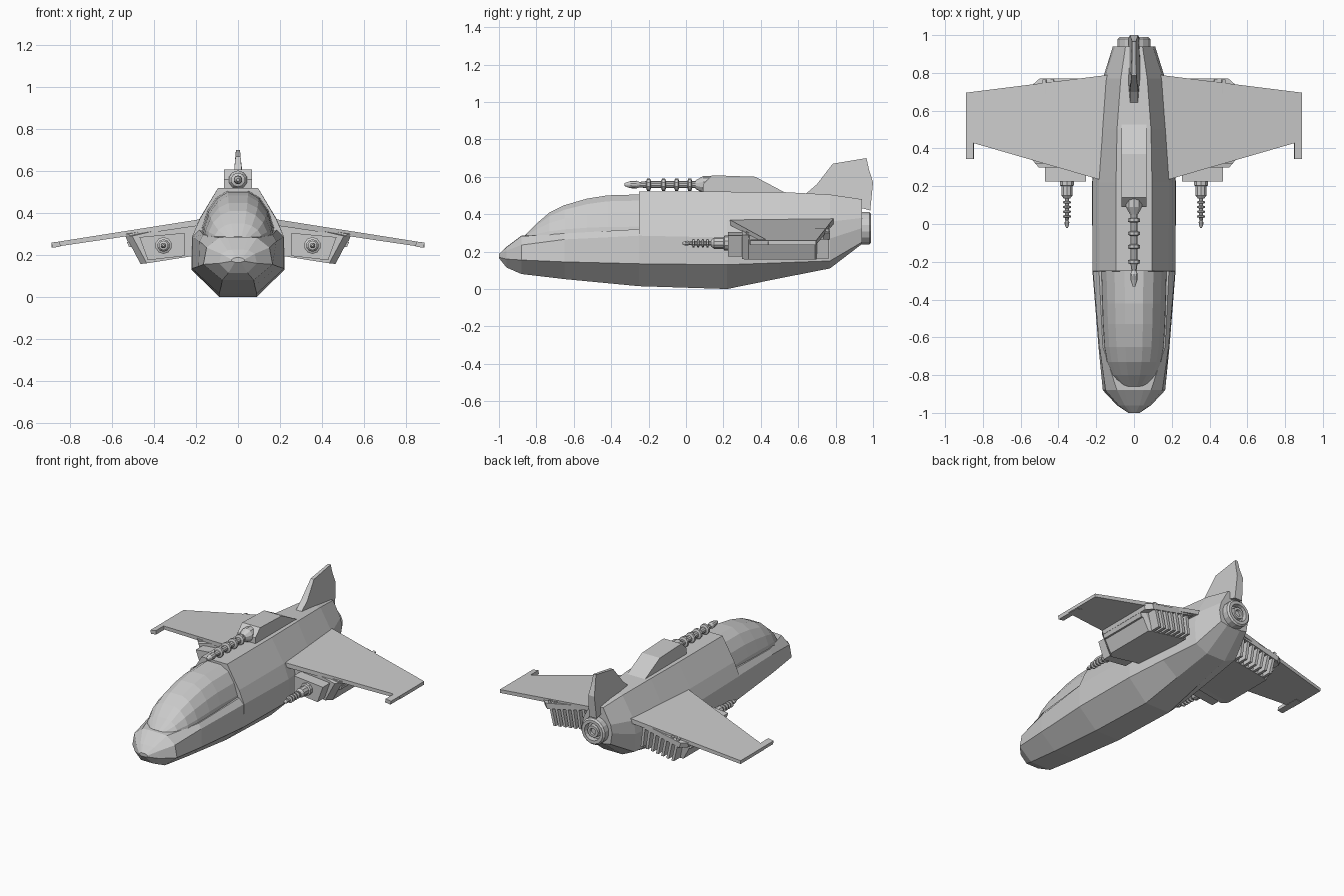
import bpy, bmesh, math


def loft(name, rings, mirror=False):
    """Skin closed rings of points, cap both ends; optionally mirror across x = 0."""
    bm = bmesh.new()
    vs = [[bm.verts.new(p) for p in r] for r in rings]
    n = len(vs[0])
    for a, b in zip(vs, vs[1:]):
        for i in range(n):
            j = (i + 1) % n
            bm.faces.new((a[i], a[j], b[j], b[i]))
    bm.faces.new(vs[0])
    bm.faces.new(vs[-1])
    bmesh.ops.recalc_face_normals(bm, faces=bm.faces)
    me = bpy.data.meshes.new(name)
    bm.to_mesh(me)
    bm.free()
    ob = bpy.data.objects.new(name, me)
    bpy.context.collection.objects.link(ob)
    if mirror:
        ob.modifiers.new("mirror", 'MIRROR').use_mirror_merge = False
    return ob


def symmetric(y, half):
    """Full ring at y from a half profile of (x, z) points."""
    return [(x, y, z) for x, z in half] + [(-x, y, z) for x, z in reversed(half)]


def turned(name, x, z, profile, n=12, mirror=False):
    """Round part along y from (y, radius) pairs."""
    ang = [2 * math.pi * (i + 0.5) / n for i in range(n)]
    return loft(name, [[(x + r * math.cos(a), y, z + r * math.sin(a)) for a in ang]
                       for y, r in profile], mirror)


def barrel(start, end, r, ring_r, rings, half_w):
    """Profile of a gun barrel running forward with raised cooling rings and a bulged tip."""
    p = [(start, r)]
    for y in rings:
        p += [(y + half_w, r), (y + half_w * 0.6, ring_r), (y - half_w * 0.6, ring_r), (y - half_w, r)]
    length = rings[-1] - end
    return p + [(end + length * 0.62, r * 0.75), (end + length * 0.5, r * 1.1),
                (end + length * 0.25, r), (end, r * 0.4)]


# Fuselage: bottom, chine, side, shoulder, top
loft("fuselage", [symmetric(y, h) for y, h in [
    (-1.0, [(.015, .165), (.03, .17), (.03, .178), (.02, .185), (.01, .187)]),
    (-.96, [(.045, .115), (.09, .16), (.08, .205), (.05, .222), (.03, .225)]),
    (-.88, [(.075, .08), (.165, .155), (.15, .235), (.09, .282), (.05, .285)]),
    (-.65, [(.08, .053), (.188, .145), (.183, .265), (.165, .297), (.10, .297)]),
    (-.251, [(.09, .015), (.22, .135), (.217, .285), (.185, .32), (.09, .32)]),
    (-.25, [(.09, .015), (.22, .135), (.22, .285), (.183, .37), (.095, .52)]),
    (.22, [(.09, 0), (.222, .13), (.22, .275), (.185, .37), (.095, .52)]),
    (.5, [(.08, .057), (.19, .14), (.193, .272), (.17, .365), (.09, .519)]),
    (.77, [(.07, .11), (.155, .15), (.165, .27), (.155, .36), (.07, .505)]),
    (.94, [(.05, .24), (.1, .25), (.112, .325), (.1, .38), (.045, .48)])]])

# Canopy
arch = [(1, 0), (.96, .25), (.82, .58), (.58, .85), (.28, .99)]
loft("canopy", [symmetric(y, [(w * u, .275 + (h - .275) * v) for u, v in arch]) for y, w, h in [
    (-.86, .06, .287), (-.80, .115, .35), (-.73, .145, .41), (-.65, .16, .45),
    (-.53, .168, .485), (-.42, .172, .503), (-.24, .178, .508)]])

# Wings and wing-tip prongs
loft("wing", [[(x, y0, z), (x, y1, z), (x, y1, z - t), (x, y0, z - t)] for x, y0, y1, z, t in [
    (.13, .22, .79, .378, .03), (.89, .44, .695, .258, .022)]], True)
loft("wing_tip_prong", [[(.85, y, .264), (.89, y, .258), (.885, y, .234), (.846, y, .24)]
                        for y in (.345, .52)], True)


# Engine pods under the wings
def pod_ring(y, inset):
    return [(.18, y, .365), (.535 - inset, y, .29), (.465 - inset, y, .157 + inset * .1), (.18, y, .2)]


loft("wing_pod", [pod_ring(.3, .03), pod_ring(.335, 0), pod_ring(.69, 0), pod_ring(.70, .03)], True)
loft("pod_top_plate", [[(.18, y, .365), (o, y, .3), (o - .012, y, .265), (.18, y, .335)]
                       for y, o in ((.32, .52), (.34, .54), (.735, .54), (.77, .5))], True)
loft("pod_side_rail", [[(.50, y, .265), (.53, y, .262), (.52, y, .238), (.49, y, .238)]
                       for y in (.34, .69)], True)
# Grille slats at the pod's rear
for i in range(7):
    b, t = .2 + i * .038, .215 + i * .042
    zb = .2 - (b - .18) * .15
    loft("pod_slat", [[(t, y, .325), (t + .018, y, .32), (b + .018, y, zb), (b, y, zb)]
                      for y in (.69, .765)], True)
# Gun mount block and gun
loft("gun_mount", [[(.255, y, .305), (.47, y, .285), (.43, y, .175), (.255, y, .195)]
                   for y in (.225, .31)], True)
turned("gun_sleeve", .355, .245, [(.24, .04), (.205, .04), (.2, .03), (.15, .03), (.135, .018)], 10, True)
turned("wing_gun", .355, .245, barrel(.15, -.02, .012, .023, [.115, .09, .065, .04], .007), 10, True)

# Dorsal gun housing and gun
loft("dorsal_housing", [[(x, y, z) for y, z in [
    (.09, .5), (.09, .56), (.14, .608), (.37, .6), (.54, .51), (.54, .5)]] for x in (-.066, .066)])
turned("dorsal_gun_base", 0, .558, [(.14, .045), (.09, .045), (.05, .022)], 10)
turned("dorsal_gun", 0, .558, barrel(.1, -.33, .019, .034, [.02, -.05, -.12, -.2], .013), 10)

# Tail fin: tapered from the wide foot to the thin tip
outline = [(.63, .50, .02), (.70, .56, .022), (.785, .67, .012), (.965, .70, .01),
           (.978, .64, .014), (1.0, .57, .022), (.985, .42, .028), (.80, .47, .036)]
loft("tail_fin", [[(s * w, y, z) for y, z, w in outline] for s in (-1, 1)])

# Rear thruster
turned("thruster", 0, .325, [(.92, .088), (.98, .088), (.99, .078), (.99, .058), (.955, .056),
                             (.955, .042), (.985, .038), (.985, .022), (.97, .02)], 16)
